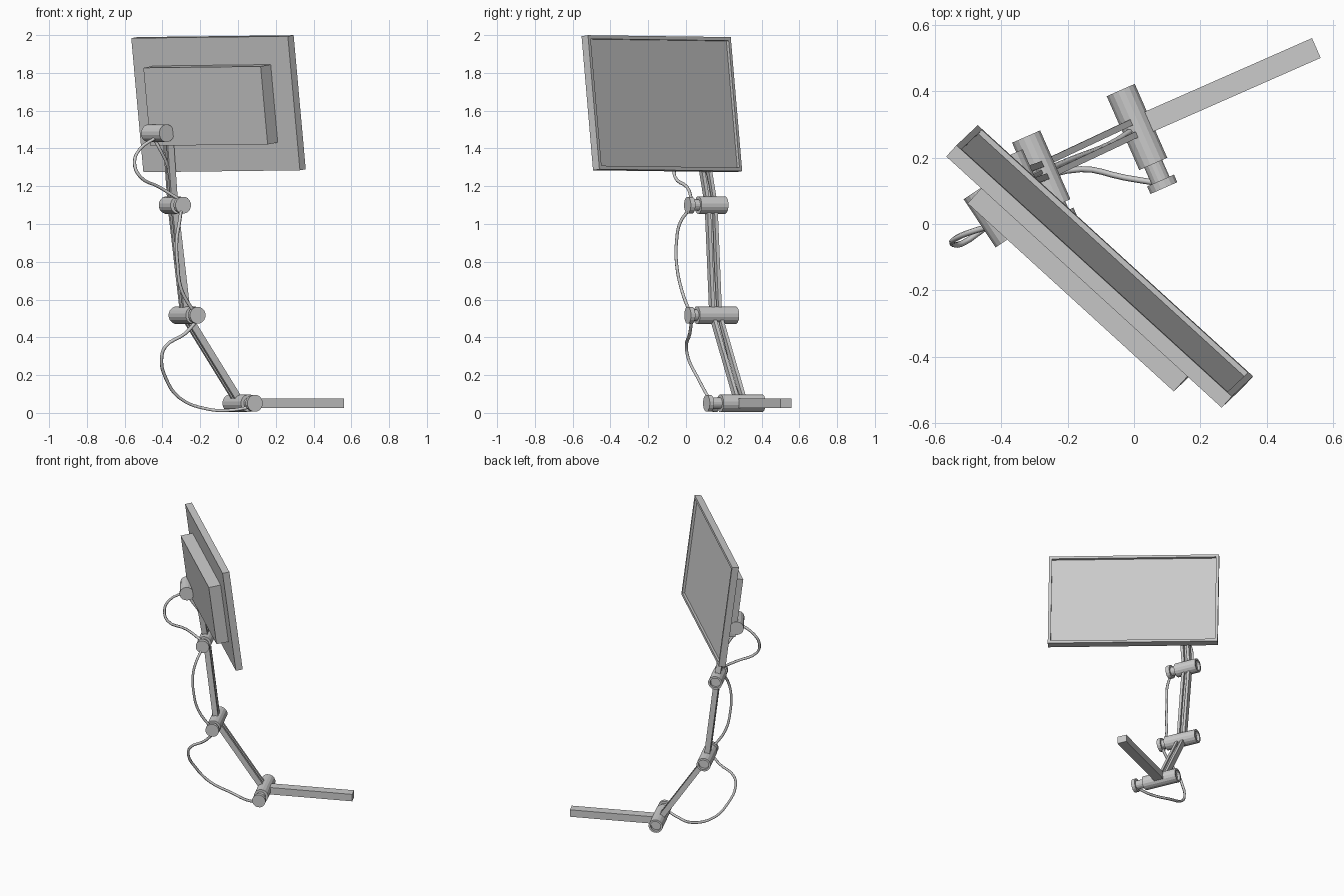
import bpy, bmesh
from math import cos, sin, pi
from mathutils import Vector as V, Matrix

if "Cube" in bpy.data.objects:
    bpy.data.objects.remove(bpy.data.objects["Cube"])

D = V((0.403, -0.915, 0)).normalized()      # hinge axis of the arm joints
E = V((0.915, 0.403, 0)).normalized()       # horizontal, across the hinge axis
Z = V((0, 0, 1))
SIDES = 16


def finish(name, bm):
    bmesh.ops.recalc_face_normals(bm, faces=bm.faces)
    me = bpy.data.meshes.new(name)
    bm.to_mesh(me)
    bm.free()
    ob = bpy.data.objects.new(name, me)
    bpy.context.collection.objects.link(ob)
    return ob


def frame(origin, x, y, z):
    return Matrix.Translation(origin) @ Matrix((x, y, z)).transposed().to_4x4()


def box(name, centre, axes, size, bezel=None):
    bm = bmesh.new()
    bmesh.ops.create_cube(bm, size=1)
    bmesh.ops.scale(bm, vec=size, verts=bm.verts)
    if bezel:  # sink a panel into the +z face
        top = [max(bm.faces, key=lambda f: f.calc_center_median().z)]
        bmesh.ops.inset_region(bm, faces=top, thickness=bezel[0])
        bmesh.ops.translate(bm, vec=(0, 0, 0), verts=top[0].verts)
        panel = bmesh.ops.extrude_discrete_faces(bm, faces=top)["faces"]
        bmesh.ops.translate(bm, vec=(0, 0, -bezel[1]), verts=panel[0].verts)
    bm.transform(frame(centre, *axes))
    return finish(name, bm)


def lathe(name, origin, axis, profile):
    """Revolve (distance along axis, radius) points about the axis."""
    bm = bmesh.new()
    side = axis.cross(Z).normalized()
    up = side.cross(axis)
    rings = []
    for s, r in profile:
        rings.append([bm.verts.new(origin + axis * s + (side * cos(a) + up * sin(a)) * r)
                      for a in (2 * pi * (i + .5) / SIDES for i in range(SIDES))])
    for a, b in zip(rings, rings[1:]):
        for i in range(SIDES):
            j = (i + 1) % SIDES
            bm.faces.new((a[i], a[j], b[j], b[i]))
    bm.faces.new(rings[0])
    bm.faces.new(rings[-1])
    return finish(name, bm)


def joint(name, origin, s0, s1, s2, s3, R=0.047, r=0.03):
    # barrel with a recessed back end, thin neck and round knob
    lathe(name, origin, D, [(s0 + .02, .034), (s0, .034), (s0, R), (s1, R), (s1, r),
                            (s2, r), (s2, R - .002), (s3, R - .002)])


def arm(name, p, q):
    # two parallel rails with an open gap
    along = (q - p).normalized()
    across = along.cross(D).normalized()
    side = across.cross(along)
    for k, tag in ((-1, "left"), (1, "right")):
        box(f"{name}_{tag}_rail", (p + q) / 2 + side * .02 * k,
            (side, across, along), (.019, .036, (q - p).length))


def cable(name, pts, radius=0.009):
    cu = bpy.data.curves.new(name, 'CURVE')
    cu.dimensions = '3D'
    cu.bevel_depth = radius
    cu.bevel_resolution = 1
    cu.resolution_u = 4
    cu.use_fill_caps = True
    sp = cu.splines.new('BEZIER')
    sp.bezier_points.add(len(pts) - 1)
    for bp, p in zip(sp.bezier_points, pts):
        bp.co = p
        bp.handle_left_type = bp.handle_right_type = 'AUTO'
    ob = bpy.data.objects.new(name, cu)
    bpy.context.collection.objects.link(ob)


# Joint positions
A0 = V((0.009, 0.292, 0.051))
A1 = V((-0.278, 0.157, 0.517))
A2 = V((-0.345, 0.133, 1.10))
A3 = V((-0.37, 0.075, 1.46))

# Base bar and joints
box("base_bar", A0 + E * .305, (E, D, -Z), (.57, .065, .05))
joint("base_joint", A0, -.1215, .1215, .176, .201)
joint("lower_elbow", A1, -.116, .11, .137, .162)
joint("upper_elbow", A2, -.08, .075, .11, .137)

# Arms
arm("lower_arm", A0, A1)
arm("middle_arm", A1, A2)
arm("upper_arm", A2, A3)

# Head barrel
h0, h1 = V((-.4745, .1, 1.48)), V((-.378, -.045, 1.48))
lathe("head_joint", h0, (h1 - h0).normalized(), [(0, .047), ((h1 - h0).length, .047)])

# Screen and rear housing, tilted
U = V((.739, -.674, .009)).normalized()
W = V((-.089, -.0853, .9924))
N = -U.cross(W).normalized()
W = U.cross(N).normalized() * (1 if U.cross(N).z > 0 else -1)
C = V((-.1186, -.1445, 1.634))               # centre of the screen's back
axes = (-U, W, N)
box("screen", C + N * .023, axes, (1.122, .715, .046), bezel=(.027, .016))
box("rear_housing", C - N * .039, axes, (.84, .416, .082))

# Hanging cables
cable("lower_cable", [(.06, .125, .03), (-.03, .14, .015), (-.16, .165, .02), (-.31, .12, .08),
                      (-.385, .06, .19), (-.405, .015, .28), (-.385, .002, .35),
                      (-.28, .02, .42), (-.215, .03, .49)])
cable("middle_cable", [(-.225, .025, .52), (-.30, -.024, .654), (-.32, -.05, .79),
                       (-.325, -.05, .91), (-.31, -.03, 1.01), (-.30, .02, 1.08)])
cable("upper_cable", [(-.31, .03, 1.13), (-.416, .006, 1.195), (-.52, -.06, 1.253),
                      (-.548, -.055, 1.327), (-.52, -.035, 1.396), (-.43, -.005, 1.46)])
# Cables running between the rails
cable("lower_inner_cable", [A0, A0.lerp(A1, .3) + D * .012, A0.lerp(A1, .65) + D * .005, A1])
cable("middle_inner_cable", [A1, A1.lerp(A2, .5) + D * .004, A2])
cable("upper_inner_cable", [A2, (-.37, .09, 1.30), (-.41, .05, 1.39), (-.45, .04, 1.46)])
